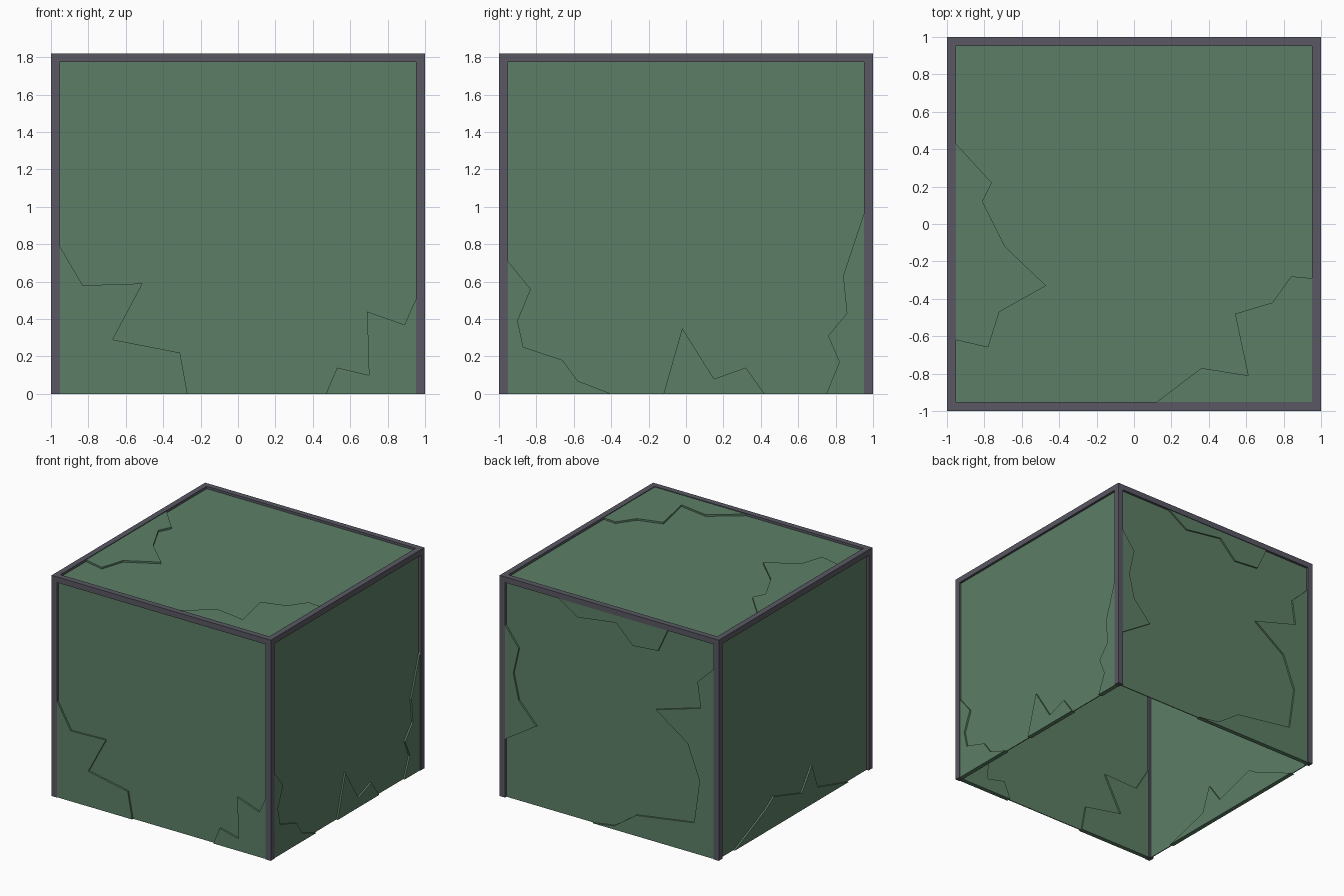
import bpy, bmesh
from mathutils import Vector

if "Cube" in bpy.data.objects:
    bpy.data.objects.remove(bpy.data.objects["Cube"])

H, W = 1.82, 0.047          # height and frame bar width
C = 1 - W / 2               # centre plane of walls
E = 1 - W                   # inner edge of frame
TOP = H - W
PANEL, SHARD = 0.004, 0.018  # half thicknesses


def material(name, col):
    m = bpy.data.materials.new(name)
    m.diffuse_color = (*col, 1)
    m.use_nodes = True
    m.node_tree.nodes["Principled BSDF"].inputs["Base Color"].default_value = m.diffuse_color
    return m


GREY = material("frame_grey", (0.100, 0.098, 0.126))
GREEN = material("glass_green", (0.107, 0.212, 0.133))


def finish(name, bm, mat):
    bmesh.ops.recalc_face_normals(bm, faces=bm.faces[:])
    me = bpy.data.meshes.new(name)
    bm.to_mesh(me)
    bm.free()
    me.materials.append(mat)
    ob = bpy.data.objects.new(name, me)
    bpy.context.collection.objects.link(ob)
    return ob


def box(name, lo, hi, mat):
    bm = bmesh.new()
    bmesh.ops.create_cube(bm, size=1)
    for v in bm.verts:
        v.co = Vector([(a + b) / 2 + c * (b - a) for a, b, c in zip(lo, hi, v.co)])
    return finish(name, bm, mat)


# Each side maps in-plane (u, v) and outward offset d to space
SIDES = {
    "front": lambda u, v, d: (u, -C - d, v),
    "back": lambda u, v, d: (u, C + d, v),
    "right": lambda u, v, d: (C + d, u, v),
    "left": lambda u, v, d: (-C - d, u, v),
    "top": lambda u, v, d: (u, v, H - W / 2 + d),
}


def slab(name, side, pts, half):
    """Extrude a flat outline through the wall, centred on its plane."""
    f = SIDES[side]
    bm = bmesh.new()
    face = bm.faces.new([bm.verts.new(f(u, v, -half)) for u, v in pts])
    ext = bmesh.ops.extrude_face_region(bm, geom=[face])
    move = Vector(f(0, 0, half)) - Vector(f(0, 0, -half))
    bmesh.ops.translate(bm, vec=move,
                        verts=[g for g in ext["geom"] if isinstance(g, bmesh.types.BMVert)])
    finish(name, bm, GREEN)


# Frame: four posts and a top ring
for sx in (-1, 1):
    for sy in (-1, 1):
        xs, ys = sorted((sx, sx * E)), sorted((sy, sy * E))
        box("corner_post", (xs[0], ys[0], 0), (xs[1], ys[1], H), GREY)
for s in (-1, 1):
    a, b = sorted((s, s * E))
    box("top_rail_side", (a, -E, TOP), (b, E, H), GREY)
    box("top_rail_long", (-E, a, TOP), (E, b, H), GREY)

# Thin wall and roof panes, open below
for side in SIDES:
    lo, hi = (-E, E) if side == "top" else (0, TOP)
    slab(side + "_pane", side, [(-E, lo), (E, lo), (E, hi), (-E, hi)], PANEL)

# Thicker jagged shards left around the edges
SHARDS = [
    ("front", [(-E, 0), (-E, .79), (-.83, .58), (-.51, .59), (-.67, .29), (-.31, .22), (-.27, 0)]),
    ("front", [(.47, 0), (.53, .14), (.70, .10), (.69, .44), (.89, .37), (E, .51), (E, 0)]),
    ("right", [(-E, 0), (-E, .71), (-.83, .56), (-.9, .39), (-.87, .25), (-.66, .18),
               (-.58, .07), (-.4, 0)]),
    ("right", [(-.12, 0), (-.02, .35), (.15, .08), (.32, .14), (.42, 0)]),
    ("right", [(.75, 0), (.82, .17), (.76, .31), (.86, .43), (.84, .63), (E, .97), (E, 0)]),
    ("left", [(-.70, 0), (-.30, .11), (-.22, .32), (-.09, .14), (.27, .25), (.38, .18), (.78, 0)]),
    ("back", [(E, 1.42), (.83, 1.26), (.88, 1.04), (.83, .83), (.67, .66), (E, .48)]),
    ("back", [(.47, TOP), (.29, 1.66), (-.06, 1.71), (-.21, 1.56), (-.44, 1.58), (-.53, TOP)]),
    ("back", [(-E, 0), (-E, 1.57), (-.80, 1.42), (-.83, 1.21), (-.42, 1.09), (-.71, .89),
              (-.82, .61), (-.77, .25), (-.24, .17), (-.04, .03), (.16, 0)]),
    ("top", [(-E, .43), (-.76, .22), (-.81, .12), (-.69, -.12), (-.47, -.33), (-.72, -.47),
             (-.78, -.66), (-E, -.62)]),
    ("top", [(.12, -E), (.36, -.77), (.61, -.81), (.54, -.48), (.74, -.42), (.84, -.28),
             (E, -.29), (E, -E)]),
]
for side, pts in SHARDS:
    slab(side + "_shard", side, pts, SHARD)
